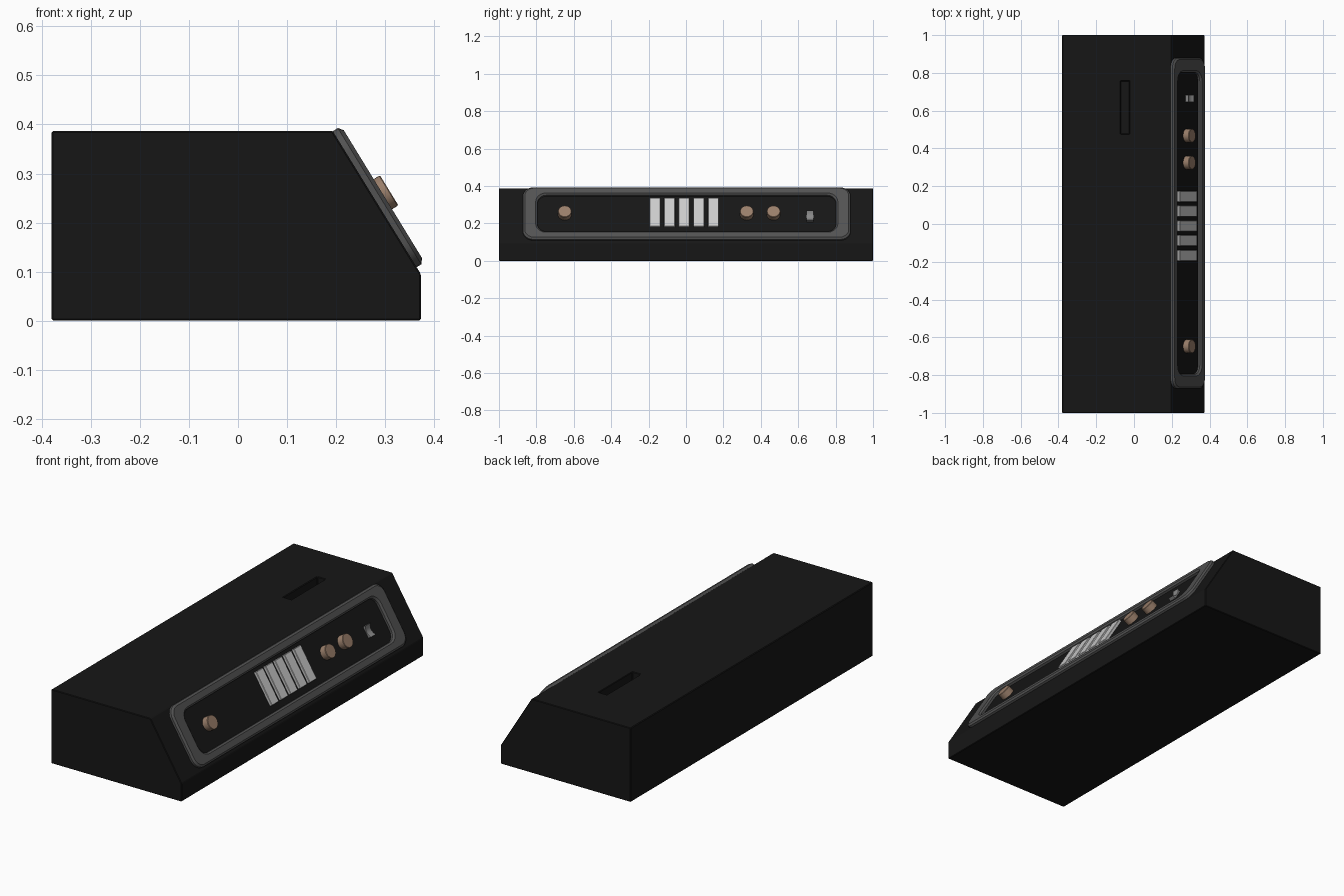
import bpy, bmesh
from math import cos, sin, pi, radians
from mathutils import Matrix, Vector

if "Cube" in bpy.data.objects:
    bpy.data.objects.remove(bpy.data.objects["Cube"])


def material(name, rgb):
    m = bpy.data.materials.new(name)
    m.diffuse_color = (*rgb, 1)
    m.use_nodes = True
    m.node_tree.nodes["Principled BSDF"].inputs["Base Color"].default_value = m.diffuse_color
    return m


BLACK = material("black_shell", (0.008, 0.008, 0.008))
DARK = material("dark_grey", (0.085, 0.085, 0.085))
TAN = material("bronze", (0.32, 0.21, 0.145))
WHITE = material("key_white", (0.75, 0.75, 0.75))
MID = material("switch_grey", (0.25, 0.25, 0.25))

# Local axes of the sloped control face: u along y, v up the slope, n outward
SLOPE = Matrix(((0, -0.522, 0.853, 0.2785),
                (1, 0, 0, 0),
                (0, 0.853, 0.522, 0.2474),
                (0, 0, 0, 1)))


def finish(name, bm, mat, matrix=None, bevel=0, segments=1, smooth=False):
    bmesh.ops.recalc_face_normals(bm, faces=bm.faces)
    mesh = bpy.data.meshes.new(name)
    if matrix:
        bm.transform(matrix)
    bm.to_mesh(mesh)
    bm.free()
    ob = bpy.data.objects.new(name, mesh)
    bpy.context.collection.objects.link(ob)
    mesh.materials.append(mat)
    if bevel:
        mod = ob.modifiers.new("bevel", 'BEVEL')
        mod.width, mod.segments, mod.limit_method = bevel, segments, 'ANGLE'
    if smooth:
        bpy.ops.object.select_all(action='DESELECT')
        ob.select_set(True)
        bpy.context.view_layer.objects.active = ob
        bpy.ops.object.shade_smooth_by_angle(angle=radians(30))
    return ob


def box(size, centre):
    bm = bmesh.new()
    bmesh.ops.create_cube(bm, size=1)
    bmesh.ops.scale(bm, vec=size, verts=bm.verts)
    bmesh.ops.translate(bm, vec=centre, verts=bm.verts)
    return bm


def extrude_profile(points, vec):
    bm = bmesh.new()
    face = bm.faces.new([bm.verts.new(p) for p in points])
    ext = bmesh.ops.extrude_face_region(bm, geom=[face])
    moved = [g for g in ext["geom"] if isinstance(g, bmesh.types.BMVert)]
    bmesh.ops.translate(bm, vec=vec, verts=moved)
    return bm


# Wedge-fronted body
profile = [(-0.38, 0), (0.373, 0), (0.373, 0.095), (0.193, 0.387), (-0.38, 0.387)]
body = finish("body", extrude_profile([(x, -1, z) for x, z in profile], (0, 2, 0)), BLACK)

# Slot sunk into the top
cutter = finish("slot_cutter", box((0.047, 0.28, 0.1), (-0.048, 0.617, 0.387)), BLACK)
cutter.hide_render = True
cutter.hide_set(True)
cut = body.modifiers.new("slot", 'BOOLEAN')
cut.operation, cut.object, cut.solver = 'DIFFERENCE', cutter, 'EXACT'
edge = body.modifiers.new("bevel", 'BEVEL')
edge.width, edge.segments, edge.limit_method = 0.003, 1, 'ANGLE'


# Raised rounded frame around the controls
def rounded_loop(bm, hu, hv, r, n, steps=6):
    verts = []
    for k, (su, sv) in enumerate([(1, 1), (-1, 1), (-1, -1), (1, -1)]):
        for i in range(steps + 1):
            a = (k + i / steps) * pi / 2
            verts.append(bm.verts.new((0.004 + su * (hu - r) + r * cos(a),
                                       sv * (hv - r) + r * sin(a), n)))
    return verts


bm = bmesh.new()
section = [(0.876, 0.163, 0.055, -0.003), (0.876, 0.163, 0.055, 0.012),
           (0.866, 0.153, 0.047, 0.020), (0.808, 0.123, 0.055, 0.020),
           (0.798, 0.114, 0.047, 0.012), (0.798, 0.114, 0.047, -0.003)]
loops = [rounded_loop(bm, *s) for s in section]
for a, b in zip(loops, loops[1:] + loops[:1]):
    for i in range(len(a)):
        j = (i + 1) % len(a)
        bm.faces.new((a[i], a[j], b[j], b[i]))
finish("control_frame", bm, DARK, SLOPE, smooth=True)

# Five flat keys
for i in range(5):
    finish(f"key_{i + 1}", box((0.058, 0.178, 0.018), (-0.166 + i * 0.078, 0.007, 0.006)),
           WHITE, SLOPE, bevel=0.002)

# Round knobs
for i, u in enumerate((-0.648, 0.325, 0.468)):
    bm = bmesh.new()
    bmesh.ops.create_cone(bm, cap_ends=True, segments=32, radius1=0.036, radius2=0.036,
                          depth=0.038, matrix=Matrix.Translation((u, 0, 0.016)))
    finish(f"knob_{i + 1}", bm, TAN, SLOPE, bevel=0.002, smooth=True)

# Rocker switch with a dished top
pts = [(0.645, -0.030, -0.003)]
for i in range(9):
    t = -1 + i / 4
    pts.append((0.645, 0.030 * t, 0.006 + 0.013 * t * t))
pts.append((0.645, 0.030, -0.003))
pts = [(u, v - 0.016, n) for u, v, n in pts]
finish("rocker_switch", extrude_profile(pts, (0.038, 0, 0)), MID, SLOPE, smooth=True)
